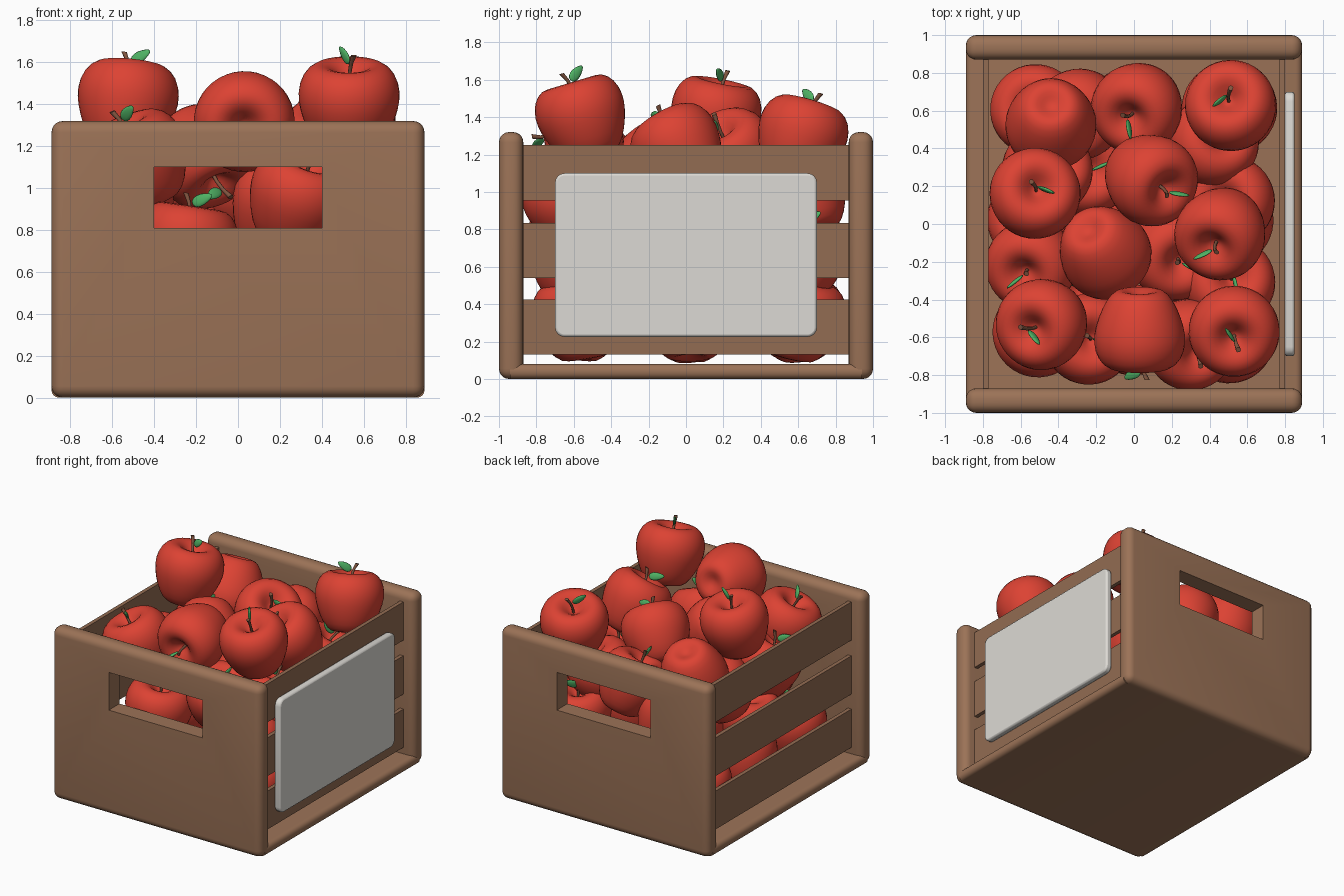
import bpy, bmesh, math, random
from mathutils import Vector, Quaternion, Matrix

if "Cube" in bpy.data.objects:
    bpy.data.objects.remove(bpy.data.objects["Cube"])

random.seed(4)


def material(name, rgb):
    m = bpy.data.materials.new(name)
    m.diffuse_color = (*rgb, 1)
    m.use_nodes = True
    m.node_tree.nodes["Principled BSDF"].inputs["Base Color"].default_value = m.diffuse_color
    return m


WOOD = material("wood", (0.33, 0.17, 0.095))
SLAT = material("slat_wood", (0.29, 0.15, 0.085))
RED = material("apple_red", (0.72, 0.055, 0.033))
STEM = material("stem_brown", (0.22, 0.09, 0.05))
GREEN = material("leaf_green", (0.08, 0.45, 0.13))
PAPER = material("label_grey", (0.72, 0.70, 0.66))


def add_object(name, mesh):
    ob = bpy.data.objects.new(name, mesh)
    bpy.context.collection.objects.link(ob)
    return ob


def smooth(ob, angle=40):
    bpy.ops.object.select_all(action='DESELECT')
    ob.select_set(True)
    bpy.context.view_layer.objects.active = ob
    bpy.ops.object.shade_smooth_by_angle(angle=math.radians(angle))


def box(name, lo, hi, mat, bevel=0.0, segments=4, axis=None):
    """Box between two corners; bevels all edges, or only those along one axis."""
    lo, hi = Vector(lo), Vector(hi)
    bm = bmesh.new()
    bmesh.ops.create_cube(bm, size=1)
    for v in bm.verts:
        v.co = Vector((lo[i] + (v.co[i] + 0.5) * (hi[i] - lo[i]) for i in range(3)))
    if bevel:
        edges = [e for e in bm.edges if axis is None
                 or abs((e.verts[0].co - e.verts[1].co)[axis]) > 1e-4]
        bmesh.ops.bevel(bm, geom=edges, offset=bevel, segments=segments,
                        profile=0.5, affect='EDGES')
    me = bpy.data.meshes.new(name)
    bm.to_mesh(me)
    bm.free()
    me.materials.append(mat)
    return add_object(name, me)


# Crate: base, end walls with hand holes, side slats
smooth(box("crate_base", (-0.89, -0.94, 0), (0.89, 0.94, 0.08), WOOD, 0.035, axis=1))
for name, y0, y1 in (("front_wall", -1, -0.87), ("back_wall", 0.87, 1)):
    wall = box(name, (-0.89, y0, 0), (0.89, y1, 1.32), WOOD, 0.055, 5)
    smooth(wall)
    cutter = box("hand_hole_cutter", (-0.4, y0 - 0.1, 0.81), (0.4, y1 + 0.1, 1.10), WOOD)
    cutter.hide_render = True
    mod = wall.modifiers.new("hand_hole", 'BOOLEAN')
    mod.object, mod.operation, mod.solver = cutter, 'DIFFERENCE', 'EXACT'
    bpy.context.view_layer.objects.active = wall
    bpy.ops.object.modifier_apply(modifier=mod.name)
    bpy.data.objects.remove(cutter)
for side in (-1, 1):
    for z0, z1 in ((0.13, 0.425), (0.54, 0.835), (0.955, 1.25)):
        xs = sorted((0.77 * side, 0.80 * side))
        box("side_slat", (xs[0], -0.88, z0), (xs[1], 0.88, z1), SLAT)

# Blank label board on the right side: rounded outline, softened rim
label = box("label_board", (0.80, -0.70, 0.225), (0.85, 0.70, 1.10), PAPER, 0.05, 4, axis=0)
rim = label.modifiers.new("rim", 'BEVEL')
rim.width, rim.segments, rim.limit_method = 0.012, 2, 'ANGLE'
rim.angle_limit = math.radians(50)
smooth(label)

# Apple body: lathed profile with dimples at both ends
profile = [(0, -0.165), (0.05, -0.185), (0.10, -0.21), (0.155, -0.185), (0.205, -0.10),
           (0.24, 0.0), (0.25, 0.08), (0.228, 0.165), (0.17, 0.22), (0.10, 0.215),
           (0.05, 0.165), (0, 0.125)]
bm = bmesh.new()
vs = [bm.verts.new((r, 0, z)) for r, z in profile]
es = [bm.edges.new(p) for p in zip(vs, vs[1:])]
bmesh.ops.spin(bm, geom=vs + es, cent=(0, 0, 0), axis=(0, 0, 1),
               angle=2 * math.pi, steps=20)
bmesh.ops.remove_doubles(bm, verts=bm.verts, dist=1e-4)
bmesh.ops.recalc_face_normals(bm, faces=bm.faces)
for f in bm.faces:
    f.smooth = True
apple_mesh = bpy.data.meshes.new("apple")
bm.to_mesh(apple_mesh)
bm.free()
apple_mesh.materials.append(RED)

# Stem: tapered bent rod made of stacked rings
bm = bmesh.new()
prev = None
for x, z, r in ((0, 0.11, 0.009), (0.006, 0.18, 0.009), (0.02, 0.23, 0.010), (0.045, 0.275, 0.014)):
    ring = [bm.verts.new((x + r * math.cos(a), r * math.sin(a), z))
            for a in (i * math.pi / 4 for i in range(8))]
    if prev:
        for i in range(8):
            bm.faces.new((prev[i], prev[(i + 1) % 8], ring[(i + 1) % 8], ring[i])).smooth = True
    prev = ring
bm.faces.new(prev)
stem_mesh = bpy.data.meshes.new("stem")
bm.to_mesh(stem_mesh)
bm.free()
stem_mesh.materials.append(STEM)

# Leaf: flattened, pointed ellipsoid leaning off the stem
bm = bmesh.new()
bmesh.ops.create_uvsphere(bm, u_segments=12, v_segments=8, radius=1)
for v in bm.verts:
    t = v.co.z
    v.co = Vector((v.co.x * 0.028 * (1 - 0.3 * t), v.co.y * 0.010, t * 0.055))
tilt = Matrix.Translation((-0.045, 0, 0.255)) @ Matrix.Rotation(math.radians(-60), 4, 'Y')
bm.transform(tilt)
for f in bm.faces:
    f.smooth = True
leaf_mesh = bpy.data.meshes.new("leaf")
bm.to_mesh(leaf_mesh)
bm.free()
leaf_mesh.materials.append(GREEN)


def apple(pos, axis, turn):
    q = Vector(axis).to_track_quat('Z', 'Y') @ Quaternion((0, 0, 1), math.radians(turn))
    centre = Vector(pos)
    for name, me in (("apple", apple_mesh), ("apple_stem", stem_mesh), ("apple_leaf", leaf_mesh)):
        ob = add_object(name, me)
        ob.rotation_mode = 'QUATERNION'
        ob.rotation_quaternion = q
        ob.location = centre
        if name == "apple":
            sub = ob.modifiers.new("smooth", 'SUBSURF')
            sub.levels = sub.render_levels = 1


# Top of the heap: position, stem direction, turn
for pos, axis, turn in (
        ((-0.53, 0.15, 1.38), (0.1, 0.2, 1), 0),
        ((0.53, -0.55, 1.38), (0, -0.3, 1), -60),
        ((0.03, -0.55, 1.33), (0, -0.97, -0.2), 30),
        ((0.47, -0.03, 1.21), (-0.25, -0.45, 0.8), 50),
        ((0.52, 0.61, 1.27), (-0.15, 0.3, 1), 200),
        ((0.07, 0.25, 1.18), (0.5, -0.35, 0.75), 120),
        ((-0.47, -0.52, 1.12), (-0.35, -0.2, 0.9), 200),
        ((-0.44, 0.55, 1.17), (0, -0.4, -0.85), 0),
        ((-0.17, -0.13, 1.17), (0.35, -0.5, -0.75), 0)):
    apple(pos, axis, turn)

# Apples just below the top
for pos in ((-0.28, 0.6, 0.76), (0.03, 0.63, 0.97), (0.40, 0.42, 0.87), (0.52, 0.12, 0.82),
            (-0.53, -0.2, 0.93), (-0.48, 0.27, 0.92), (0.2, -0.15, 0.88), (0.50, -0.32, 0.85),
            (0.28, -0.62, 0.93), (-0.25, -0.61, 0.70)):
    apple(pos, (random.uniform(-.4, .4), random.uniform(-.4, .4), 0.9), random.uniform(0, 360))

# Middle and bottom layers
middle = [(x, y, 0.60) for x in (-0.27, 0.27) for y in (-0.28, 0.28)]
middle += [(0.5, -0.6, 0.62), (0.5, 0.6, 0.62), (-0.52, 0.02, 0.62)]
bottom = [(x, y, 0.31) for x in (-0.51, 0, 0.51) for y in (-0.57, 0.02, 0.6)]
for pos in middle + bottom:
    apple(pos, (random.uniform(-.3, .3), random.uniform(-.3, .3), 1), random.uniform(0, 360))
